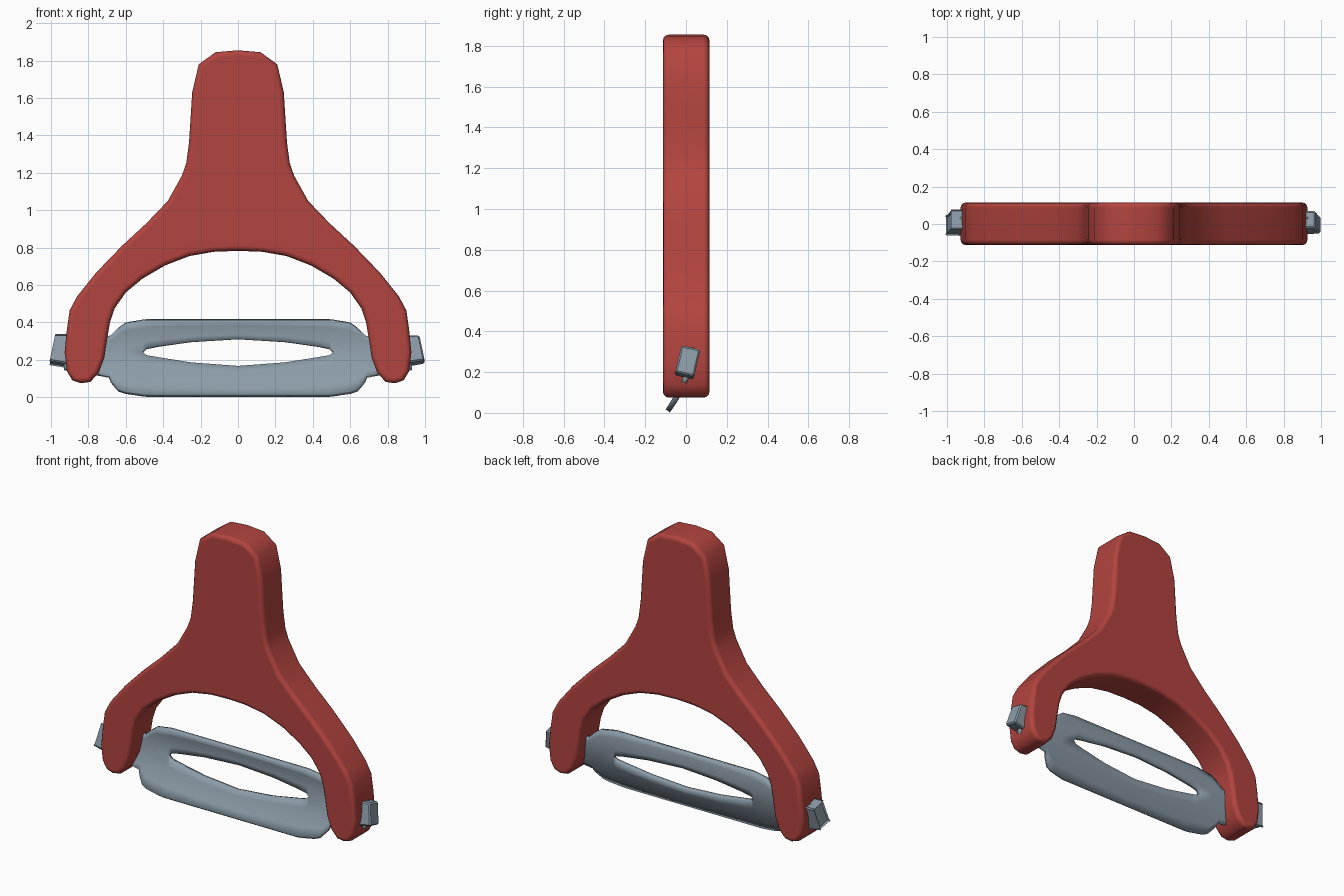
import bpy, bmesh, math
from mathutils import Matrix

if "Cube" in bpy.data.objects:
    bpy.data.objects.remove(bpy.data.objects["Cube"])


def material(name, rgb):
    m = bpy.data.materials.new(name)
    m.diffuse_color = (*rgb, 1)
    m.use_nodes = True
    m.node_tree.nodes["Principled BSDF"].inputs["Base Color"].default_value = m.diffuse_color
    return m


RED = material("red plastic", (0.45, 0.058, 0.050))
STEEL = material("blue grey steel", (0.26, 0.33, 0.39))


def finish(bm, name, mat, angle=40):
    bmesh.ops.recalc_face_normals(bm, faces=bm.faces)
    me = bpy.data.meshes.new(name)
    bm.to_mesh(me)
    bm.free()
    ob = bpy.data.objects.new(name, me)
    bpy.context.collection.objects.link(ob)
    me.materials.append(mat)
    bpy.ops.object.select_all(action='DESELECT')
    ob.select_set(True)
    bpy.context.view_layer.objects.active = ob
    bpy.ops.object.shade_smooth_by_angle(angle=math.radians(angle))
    return ob


# Y-shaped handle: half outline mirrored, extruded and rounded along both faces
half = [(0, 1.855), (.12, 1.845), (.21, 1.78), (.245, 1.63), (.253, 1.50),
        (.262, 1.36), (.277, 1.25), (.30, 1.185), (.375, 1.05), (.49, .93),
        (.62, .81), (.76, .665), (.86, .54), (.90, .465), (.915, .36),
        (.927, .24), (.915, .14), (.885, .09), (.84, .075), (.79, .082),
        (.745, .13), (.715, .21), (.70, .31), (.685, .40), (.66, .475),
        (.60, .56), (.51, .635), (.39, .705), (.26, .755), (.13, .778), (0, .783)]
outline = half + [(-x, z) for x, z in half[-2:0:-1]]
bm = bmesh.new()
front = bm.faces.new([bm.verts.new((x, -.113, z)) for x, z in outline])
ext = bmesh.ops.extrude_face_region(bm, geom=[front], use_keep_orig=True)
bmesh.ops.translate(bm, vec=(0, .228, 0),
                    verts=[g for g in ext["geom"] if isinstance(g, bmesh.types.BMVert)])
rims = [e for e in bm.edges if abs(e.verts[0].co.y - e.verts[1].co.y) < 1e-5]
bmesh.ops.bevel(bm, geom=rims, offset=.028, segments=3, profile=.5,
                affect='EDGES', clamp_overlap=False)
handle = finish(bm, "handle", RED)
handle.modifiers.new("even shading", 'WEIGHTED_NORMAL').keep_sharp = True

# Curved, tilted blade: columns of (x, top, slot top, slot bottom, bottom)
cols = [(0, .415, .31, .163, .010), (.25, .415, .295, .182, .010),
        (.43, .415, .27, .211, .010), (.49, .415, .258, .222, .010),
        (.51, .413, .24, .24, .012), (.60, .398, .235, .235, .025),
        (.64, .37, .23, .23, .038), (.68, .33, .225, .225, .085),
        (.69, .328, .225, .225, .11), (.80, .325, .23, .23, .13),
        (.93, .32, .235, .235, .15)]
cols = [(-c[0], *c[1:]) for c in cols[:0:-1]] + cols
ROWS = 4
bm = bmesh.new()


def bend(x, z):
    d = z - .215
    return bm.verts.new((x, .012 + .25 * d - 1.2 * d * d, z))


for a, b in ((1, 2), (3, 4)):
    grid = [[bend(c[0], c[a] + (c[b] - c[a]) * i / ROWS) for i in range(ROWS + 1)]
            for c in cols]
    for p, q in zip(grid, grid[1:]):
        for i in range(ROWS):
            bm.faces.new((p[i], p[i + 1], q[i + 1], q[i]))
bmesh.ops.remove_doubles(bm, verts=bm.verts, dist=.001)
blade = finish(bm, "blade", STEEL)
sol = blade.modifiers.new("thickness", 'SOLIDIFY')
sol.thickness = .026
sol.offset = 0

# Tilted pivot ends, tapering outwards beyond the handle arms
for side, label in ((-1, "left"), (1, "right")):
    bm = bmesh.new()
    bmesh.ops.create_cube(bm, size=1)
    for v in bm.verts:
        out, up = v.co.x > 0, v.co.z > 0
        x = (.97 if up else .998) if out else .80
        v.co = (side * x, v.co.y * .095,
                (.085 if up else (-.05 if out else -.085)))
    bmesh.ops.bevel(bm, geom=list(bm.edges), offset=.008, segments=1, affect='EDGES')
    bmesh.ops.transform(bm, verts=bm.verts,
                        matrix=Matrix.Translation((0, .005, .238)) @
                        Matrix.Rotation(math.radians(-13), 4, 'X'))
    finish(bm, label + "_pivot", STEEL, 30)
